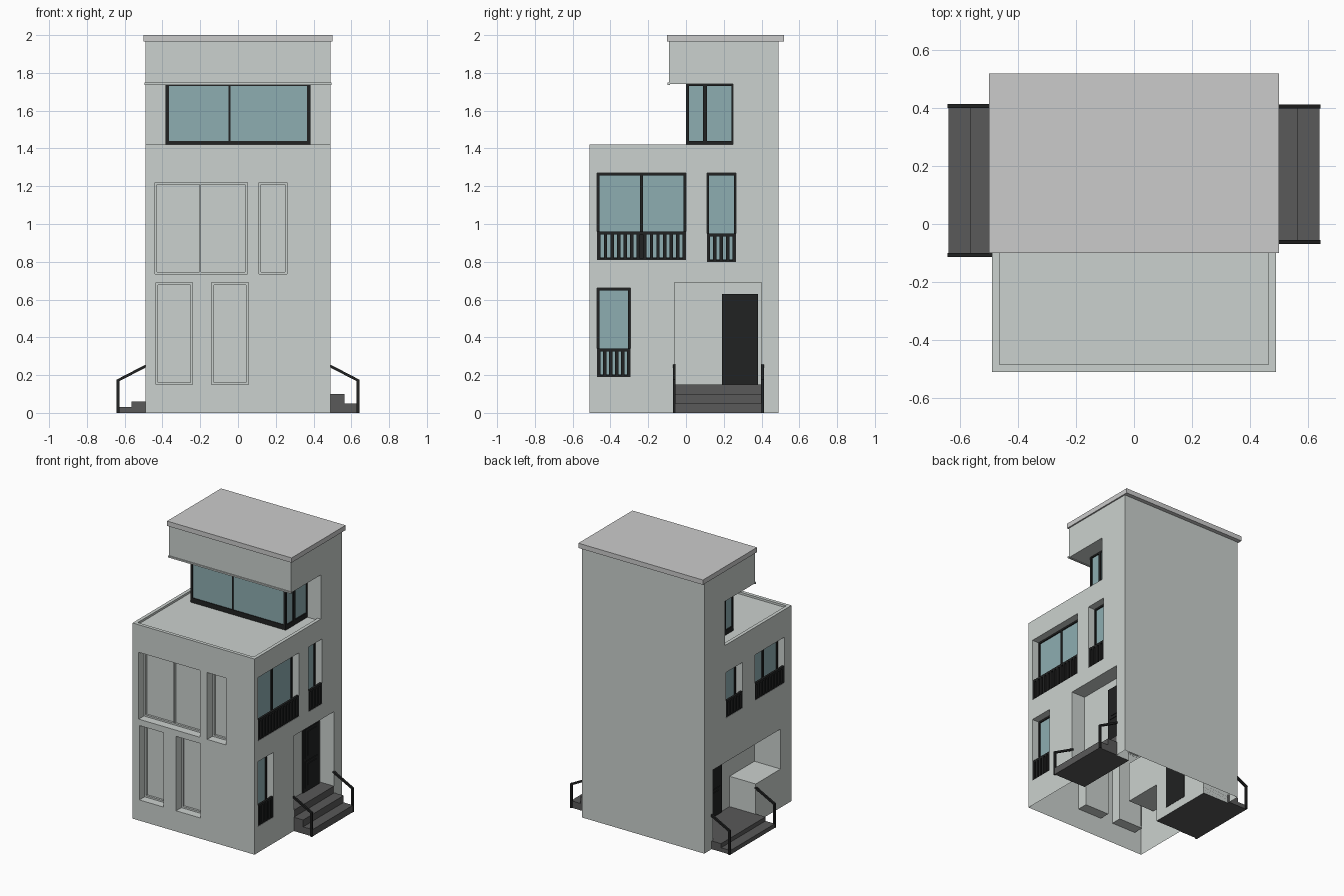
import bpy, bmesh
from mathutils import Vector, Matrix

if "Cube" in bpy.data.objects:
    bpy.data.objects.remove(bpy.data.objects["Cube"])


def material(name, rgb):
    m = bpy.data.materials.new(name)
    m.diffuse_color = (*rgb, 1)
    m.use_nodes = True
    m.node_tree.nodes["Principled BSDF"].inputs["Base Color"].default_value = m.diffuse_color
    return m


WALL = material("wall", (0.60, 0.64, 0.62))
GLASS = material("glass", (0.27, 0.42, 0.44))
BLACK = material("black_metal", (0.015, 0.016, 0.016))
STONE = material("dark_stone", (0.10, 0.10, 0.10))


def add_box(bm, x, y, z):
    c = Vector(((x[0] + x[1]) / 2, (y[0] + y[1]) / 2, (z[0] + z[1]) / 2))
    s = (abs(x[1] - x[0]), abs(y[1] - y[0]), abs(z[1] - z[0]), 1)
    bmesh.ops.create_cube(bm, size=1, matrix=Matrix.Translation(c) @ Matrix.Diagonal(s))


def finish(bm, name, mat):
    me = bpy.data.meshes.new(name)
    bm.to_mesh(me)
    bm.free()
    ob = bpy.data.objects.new(name, me)
    bpy.context.collection.objects.link(ob)
    if mat:
        me.materials.append(mat)
    return ob


def boxes(name, mat, *items):
    bm = bmesh.new()
    for it in items:
        add_box(bm, *it)
    return finish(bm, name, mat)


def bars(name, path, y, w, mat):
    # square bars along an xz path
    bm = bmesh.new()
    for a, b in zip(path, path[1:]):
        a, b = Vector((a[0], y, a[1])), Vector((b[0], y, b[1]))
        d = b - a
        m = (Matrix.Translation((a + b) / 2) @ d.to_track_quat('Z', 'Y').to_matrix().to_4x4()
             @ Matrix.Diagonal((w, w, d.length + w * 0.8, 1)))
        bmesh.ops.create_cube(bm, size=1, matrix=m)
    return finish(bm, name, mat)


# house shell: stepped side profile with a notch for the top terrace
bm = bmesh.new()
prof = [(-.51, 0), (.49, 0), (.49, 1.97), (-.09, 1.97), (-.09, 1.74), (.25, 1.74), (.25, 1.42), (-.51, 1.42)]
face = bm.faces.new([bm.verts.new((-.49, y, z)) for y, z in prof])
ext = bmesh.ops.extrude_face_region(bm, geom=[face])
bmesh.ops.translate(bm, vec=(.98, 0, 0), verts=[v for v in ext['geom'] if isinstance(v, bmesh.types.BMVert)])
bmesh.ops.recalc_face_normals(bm, faces=bm.faces)
shell = finish(bm, "house_shell", WALL)

# openings: side windows (side, y range, z range, panes)
side_windows = [(1, (-.47, 0), (.81, 1.27), 2), (1, (.11, .265), (.80, 1.27), 1),
                (1, (-.47, -.295), (.19, .66), 1),
                (-1, (-.43, -.09), (.89, 1.22), 2), (-1, (.05, .24), (.89, 1.22), 1)]
front_windows = [((-.44, .05), (.735, 1.22)), ((.11, .26), (.735, 1.22)),
                 ((-.435, -.24), (.15, .69)), ((-.14, .055), (.15, .69))]
cuts = [((s * .425, s * .6), y, z) for s, y, z, n in side_windows]
cuts += [(x, (-.6, -.435), z) for x, z in front_windows]
cuts += [((.38, .6), (-.06, .40), (-.1, .69)),
         ((-.6, -.28), (-.10, .39), (-.1, .57)),
         ((-.6, -.28), (-.385, -.09), (.28, .57)),
         ((-.465, .465), (-.485, .2499), (1.405, 1.6))]
for c in cuts:
    cutter = boxes("cutter", None, c)
    cutter.hide_render = True
    mod = shell.modifiers.new("cut", 'BOOLEAN')
    mod.operation, mod.solver, mod.object = 'DIFFERENCE', 'EXACT', cutter
    bpy.context.view_layer.objects.active = shell
    bpy.ops.object.modifier_apply(modifier=mod.name)
    bpy.data.objects.remove(cutter)

# the shell is open underneath
bm = bmesh.new()
bm.from_mesh(shell.data)
bmesh.ops.delete(bm, geom=[f for f in bm.faces if all(v.co.z < .001 for v in f.verts)], context='FACES')
bm.to_mesh(shell.data)
bm.free()

# roof slab, overhang lip
boxes("roof_slab", None, ((-.5, .5), (-.10, .52), (1.965, 2)))
boxes("overhang_lip", WALL, ((-.495, .495), (-.098, -.085), (1.737, 1.748)))

# side windows with frames and balcony railings
for i, (s, (y0, y1), (z0, z1), n) in enumerate(side_windows):
    boxes(f"side_glass_{i}", GLASS, ((s * .424, s * .43), (y0, y1), (z0, z1)))
    fx, w = (s * .424, s * .438), .012
    frame = [(fx, (y0, y0 + w), (z0, z1)), (fx, (y1 - w, y1), (z0, z1)),
             (fx, (y0, y1), (z0, z0 + w)), (fx, (y0, y1), (z1 - w, z1))]
    if n == 2:
        m = (y0 + y1) / 2
        frame.append((fx, (m - .008, m + .008), (z0, z1)))
    boxes(f"side_frame_{i}", BLACK, *frame)
    h = .15 if s > 0 else .12
    rx = (s * .472, s * .488)
    rail = [(rx, (y0, y1), (z0 + h - .015, z0 + h)), (rx, (y0, y1), (z0, z0 + .008))]
    k = round((y1 - y0) / .036)
    for j in range(k + 1):
        y = y0 + .009 + (y1 - y0 - .018) * j / k
        rail.append((rx, (y - .009, y + .009), (z0, z0 + h)))
    boxes(f"balcony_railing_{i}", BLACK, *rail)

# blind front windows: slim grey frames
for i, ((x0, x1), (z0, z1)) in enumerate(front_windows):
    fy, w = (-.434, -.45), .012
    frame = [(fy, (x0, x0 + w), (z0, z1)), (fy, (x1 - w, x1), (z0, z1)),
             (fy, (x0, x1), (z0, z0 + w)), (fy, (x0, x1), (z1 - w, z1))]
    if i == 0:
        frame.append((fy, (-.203, -.195), (z0, z1)))
    boxes(f"front_frame_{i}", WALL, *[(x, y, z) for y, x, z in frame])

# glazed terrace room
boxes("terrace_glass", GLASS, ((-.375, .375), (.005, .25), (1.405, 1.74)))
t = .008
frame = [((-.383, .383), (0, .02), z) for z in ((1.405, 1.44), (1.73, 1.74))]
frame.append(((-.05, -.04), (0, .02), (1.41, 1.74)))
for s in (-1, 1):
    sx = (s * .365, s * .383)
    frame += [(sx, (0, .25), (1.405, 1.44)), (sx, (0, .25), (1.73, 1.74)),
              (sx, (0, .015), (1.41, 1.74)), (sx, (.09, .11), (1.41, 1.74)), (sx, (.242, .25), (1.41, 1.74))]
boxes("terrace_frame", BLACK, *frame)

# doors with raised panels
for name, s, xb, (y0, y1), (z0, z1) in (("right_door", 1, .38, (.19, .38), (.15, .63)),
                                       ("left_door", -1, .28, (0, .19), (.06, .50))):
    mz = z0 + (z1 - z0) * .48
    parts = [((s * (xb - .002), s * (xb + .008)), (y0, y1), (z0, z1))]
    for a, b in ((z0 + .025, mz - .01), (mz + .01, z1 - .025)):
        parts.append(((s * xb, s * (xb + .013)), (y0 + .025, y1 - .025), (a, b)))
        parts.append(((s * xb, s * (xb + .018)), (y0 + .045, y1 - .045), (a + .02, b - .02)))
    boxes(name, BLACK, *parts)

# entrance stairs
boxes("right_stairs", STONE, ((.38, .49), (-.06, .40), (0, .15)),
      ((.488, .565), (-.06, .405), (0, .10)), ((.565, .64), (-.06, .405), (0, .05)))
boxes("left_stairs", STONE, ((-.49, -.28), (-.10, .39), (0, .06)),
      ((-.565, -.488), (-.105, .405), (0, .06)), ((-.64, -.565), (-.105, .405), (0, .03)))

# handrails
for name, s, ys in (("right_handrail", 1, (-.062, .405)), ("left_handrail", -1, (-.107, .407))):
    for i, y in enumerate(ys):
        bars(f"{name}_{i}", [(s * .635, .006), (s * .635, .172), (s * .485, .25)], y, .014, BLACK)
